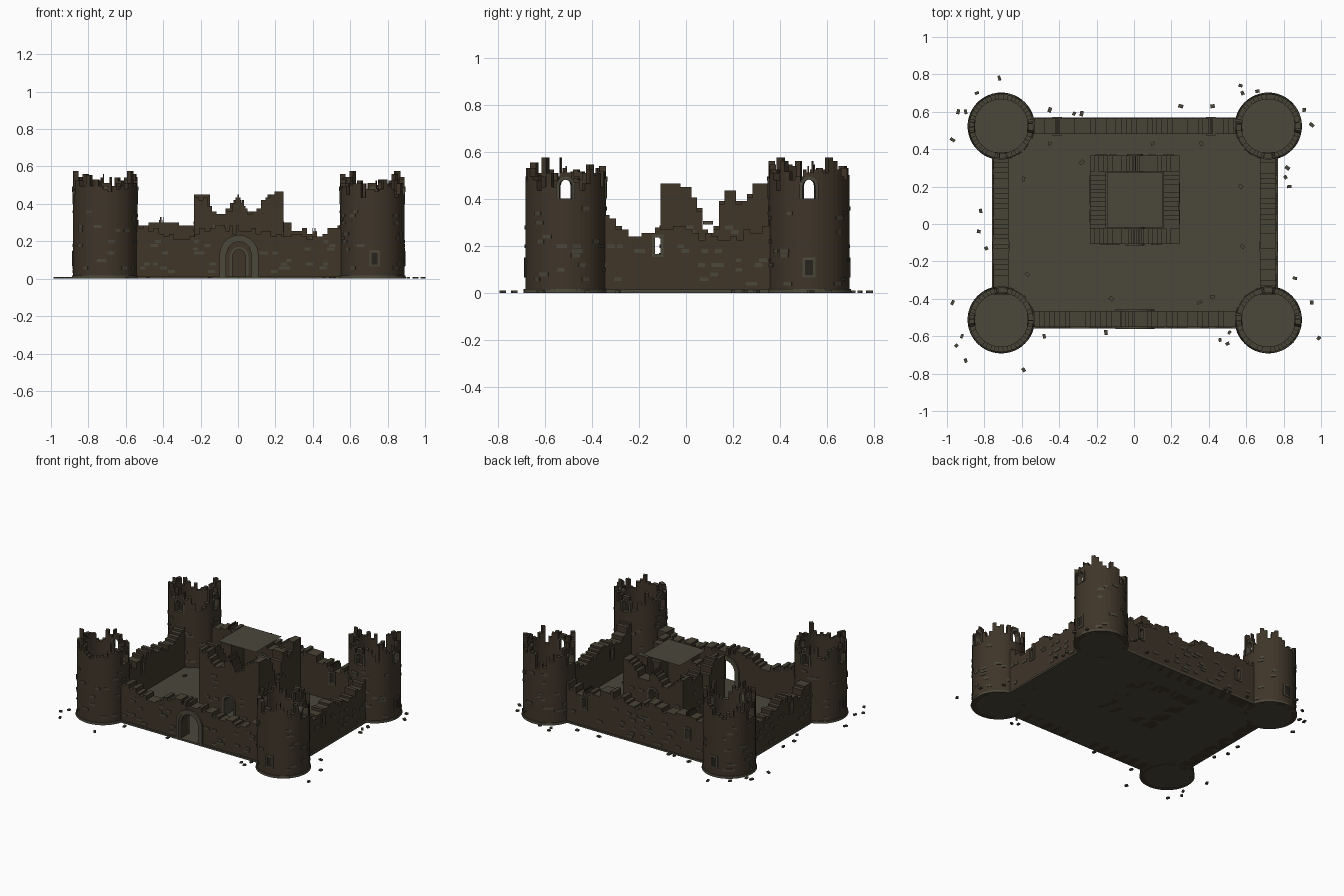
import bpy, bmesh, math, random
from mathutils import Vector

if "Cube" in bpy.data.objects:
    bpy.data.objects.remove(bpy.data.objects["Cube"])
random.seed(7)


def material(name, col):
    m = bpy.data.materials.new(name)
    m.diffuse_color = (*col, 1)
    m.use_nodes = True
    m.node_tree.nodes["Principled BSDF"].inputs["Base Color"].default_value = m.diffuse_color
    return m


BROWN = material("brown stone", (0.050, 0.036, 0.022))
TOP = material("worn wall top", (0.064, 0.056, 0.037))
GREY = material("grey stone", (0.070, 0.063, 0.043))
DARK = material("dark opening", (0.022, 0.018, 0.013))


def finish(bm, name, mats, tops=False):
    bmesh.ops.recalc_face_normals(bm, faces=bm.faces)
    bm.normal_update()
    if tops:
        for f in bm.faces:
            if f.normal.z > 0.7:
                f.material_index = 1
    me = bpy.data.meshes.new(name)
    bm.to_mesh(me)
    bm.free()
    for m in mats:
        me.materials.append(m)
    ob = bpy.data.objects.new(name, me)
    bpy.context.collection.objects.link(ob)
    return ob


def hexa(bm, pts, mi=0):
    v = [bm.verts.new(p) for p in pts]
    for q in ((0, 1, 2, 3), (4, 5, 6, 7), (0, 1, 5, 4), (1, 2, 6, 5), (2, 3, 7, 6), (3, 0, 4, 7)):
        bm.faces.new([v[i] for i in q]).material_index = mi


# Surface mappings: u runs along the wall, w points outwards, z is up
def straight(o, d, n):
    return lambda u, w, z: Vector((o[0] + d[0] * u + n[0] * w, o[1] + d[1] * u + n[1] * w, z))


def curved(c, r):
    return lambda u, w, z: Vector((c[0] + (r + w) * math.cos(u / r), c[1] + (r + w) * math.sin(u / r), z))


def block(bm, fn, u0, u1, w0, w1, b0, b1, t0, t1, mi=0):
    hexa(bm, [fn(u0, w0, b0), fn(u1, w0, b1), fn(u1, w1, b1), fn(u0, w1, b0),
              fn(u0, w0, t0), fn(u1, w0, t1), fn(u1, w1, t1), fn(u0, w1, t0)], mi)


def arch_z(h, u):
    c, hw, z0, zs, arched = h
    return zs + (math.sqrt(max(0, hw * hw - (u - c) ** 2)) if arched else 0)


# Ragged wall of upright columns, split around openings
def wall(name, fn, ua, ub, step, thick, top, holes=()):
    bm = bmesh.new()
    n = round((ub - ua) / step)
    edges = [ua + (ub - ua) * i / n for i in range(n + 1)]
    for c, hw, *_ in holes:
        edges = [e for e in edges if abs(e - c) > hw + 0.003]
        edges += [c - hw + 2 * hw * i / 8 for i in range(9)]
    edges.sort()
    for a, b in zip(edges, edges[1:]):
        m = (a + b) / 2
        t = top(m)
        h = next((h for h in holes if abs(m - h[0]) < h[1]), None)
        if h:
            if h[2] > 0.01:
                block(bm, fn, a, b, -thick, 0, 0, 0, h[2], h[2])
            za, zb = arch_z(h, a), arch_z(h, b)
            t = max(t, h[3] + h[1] + 0.03)
            block(bm, fn, a, b, -thick, 0, za, zb, t, t)
        else:
            block(bm, fn, a, b, -thick, 0, 0, 0, t, t)
    return finish(bm, name, [BROWN, TOP], True)


# Stone surround made of a strip of blocks
def frame(name, fn, h, band, w0, w1, mat=GREY, blind=False):
    c, hw, z0, zs, arched = h
    bm = bmesh.new()

    def outline(e):
        if not arched:
            return [(c - hw - e, z0 - e), (c - hw - e, zs + e), (c + hw + e, zs + e), (c + hw + e, z0 - e), (c - hw - e, z0 - e)]
        pts = [(c - hw - e, z0 + (zs - z0) * i / 3) for i in range(3)]
        pts += [(c - (hw + e) * math.cos(math.pi * i / 10), zs + (hw + e) * math.sin(math.pi * i / 10)) for i in range(11)]
        return pts + [(c + hw + e, z0 + (zs - z0) * i / 3) for i in (2, 1, 0)]
    I, O = outline(0), outline(band)
    for i in range(len(I) - 1):
        q = (I[i], I[i + 1], O[i + 1], O[i])
        hexa(bm, [fn(u, w0, z) for u, z in q] + [fn(u, w1, z) for u, z in q])
    if blind:
        block(bm, fn, c - hw, c + hw, -0.004, 0.003, z0, z0, zs, zs, 1)
    return finish(bm, name, [mat, DARK])


# Thin lighter stones showing on the faces
def stones(name, fn, ua, ub, zmax, count, holes=()):
    bm = bmesh.new()
    for _ in range(count):
        u, l = random.uniform(ua, ub), random.uniform(0.012, 0.023)
        z = 0.03 + 0.02 * random.randint(0, int((zmax - 0.03) / 0.02))
        if any(abs(u - h[0]) < h[1] + 0.06 for h in holes):
            continue
        block(bm, fn, u - l, u + l, -0.004, 0.004, z, z, z + 0.016, z + 0.016)
    return finish(bm, name, [GREY])


def profile(vals, ua, ub, noise):
    def f(u):
        t = min(max((u - ua) / (ub - ua), 0), 0.9999) * (len(vals) - 1)
        i = int(t)
        h = vals[i] + (vals[i + 1] - vals[i]) * (t - i) + random.uniform(-noise, noise)
        return round(h / 0.015) * 0.015
    return f


# Courtyard slab
bm = bmesh.new()
block(bm, straight((0, 0), (1, 0), (0, 1)), -0.76, 0.77, -0.56, 0.57, 0, 0, 0.013, 0.013)
finish(bm, "courtyard_slab", [GREY])

# Curtain walls
gate = (0.005, 0.068, 0.0, 0.13, True)
slit_f = []
slit_b = [(-0.41, 0.013, 0.14, 0.21, False), (0.41, 0.013, 0.14, 0.21, False)]
slit_s = [(-0.12, 0.012, 0.165, 0.235, False)]
F = straight((0, -0.55), (1, 0), (0, -1))
B = straight((0, 0.565), (1, 0), (0, 1))
L = straight((-0.75, 0), (0, 1), (-1, 0))
R = straight((0.76, 0), (0, 1), (1, 0))
curtain = (
    ("front_wall", F, 0.56, [.30, .28, .24, .22, .25, .28, .26, .27, .25, .23, .25, .21, .25, .28], [gate], 0.085),
    ("back_wall", B, 0.56, [.30, .29, .32, .27, .29, .31, .27, .26, .28, .31, .27, .25, .24, .28], slit_b, 0.085),
    ("left_wall", L, 0.38, [.33, .27, .23, .25, .27, .25, .23, .24, .28, .31], slit_s, 0.08),
    ("right_wall", R, 0.38, [.34, .30, .23, .25, .28, .26, .22, .23, .27, .32], slit_s, 0.085))
for name, fn, half, vals, holes, th in curtain:
    wall(name, fn, -half, half, 0.027, th, profile(vals, -half, half, 0.022), holes)
    stones(name + "_stones", fn, -half + 0.05, half - 0.05, 0.19, int(half * 75), holes)
    for h in holes:
        if not h[4]:
            frame(name + "_window_frame", fn, h, 0.013, -th - 0.006, 0.006)
frame("gate_inner_arch", F, gate, 0.016, -0.091, 0.006)
frame("gate_outer_arch", F, (0.005, 0.084, 0, 0.13, True), 0.02, -0.094, 0.011)

# Central keep
door = (0.005, 0.035, 0.0, 0.12, True)
kwin = (0.005, 0.028, 0.22, 0.28, True)
KF = straight((0, -0.108), (1, 0), (0, -1))
KB = straight((0, 0.367), (1, 0), (0, 1))
KL = straight((-0.235, 0), (0, 1), (-1, 0))
KR = straight((0.243, 0), (0, 1), (1, 0))
front_p = [.44, .43, .38, .33, .37, .45, .36, .35, .43, .47, .48]
back_p = [.44, .40, .38, .34, .38, .43, .37, .33, .41, .47, .48]
side_p = [.46, .48, .47, .44, .37, .25, .28, .44, .41, .37, .44, .46, .48]
for name, fn, a, b, vals, holes in (
        ("keep_front", KF, -0.235, 0.243, front_p, [door]),
        ("keep_back", KB, -0.235, 0.243, back_p, [kwin]),
        ("keep_left", KL, -0.023, 0.282, side_p[2:-2], []),
        ("keep_right", KR, -0.023, 0.282, side_p[2:-2], [])):
    wall(name, fn, a, b, 0.024, 0.085, profile(vals, a, b, 0.015), holes)
    stones(name + "_stones", fn, a + 0.03, b - 0.03, 0.3, 14, holes)
    for h in holes:
        frame(name + "_arch", fn, h, 0.015, -0.091, 0.007)

# Thin roof sheet over the keep
bm = bmesh.new()
bm.faces.new([bm.verts.new(p) for p in ((-0.145, -0.018, 0.482), (0.153, -0.018, 0.482), (0.153, 0.277, 0.482), (-0.145, 0.277, 0.482))])
finish(bm, "keep_roof", [GREY])

# Corner towers
RAD = 0.172
for tag, x, y, slits in (("front_left", -0.71, -0.512, [180]), ("front_right", 0.718, -0.512, [274]),
                         ("back_left", -0.71, 0.523, [90]), ("back_right", 0.718, 0.523, [0])):
    fn = curved((x, y), RAD)
    u = lambda deg: math.radians(deg) * RAD
    arches = [(u(d), 0.026, 0.40, 0.455, True) for d in (0, 180, 90 if y < 0 else 270)]
    group = [random.uniform(0.44, 0.53) for _ in range(14)]
    group.append(group[0])
    lo, hi = u(-45), u(315)
    base = profile(group, lo, hi, 0.04)
    top = lambda m: min(0.575, base(m) + random.choice((0, 0, 0, -0.03, 0.05)))
    wall(tag + "_tower", fn, lo, hi, 0.0245, 0.028, top, arches)
    for h in arches:
        frame(tag + "_tower_arch", fn, h, 0.013, -0.032, 0.006)
    used = [(u(d), 0.016, 0.075, 0.14, False) for d in slits]
    for h in used:
        frame(tag + "_tower_slit", fn, h, 0.011, -0.006, 0.006, blind=True)
    stones(tag + "_tower_stones", fn, lo, hi, 0.37, 55, used)
    # plinth under the tower
    bm = bmesh.new()
    bmesh.ops.create_cone(bm, cap_ends=True, segments=48, radius1=0.18, radius2=0.178, depth=0.016)
    bmesh.ops.translate(bm, verts=bm.verts, vec=(x, y, 0.008))
    finish(bm, tag + "_tower_base", [GREY])

# Fallen stones
outer = [(-.84, .70), (-.72, .78), (-.90, .60), (-.97, .45), (-.94, .60), (-.45, .61), (-.32, .59), (-.28, .59),
         (.25, .63), (.42, .63), (.57, .74), (.58, .70), (.66, .71), (.91, .61), (.95, .53), (.82, .30), (.83, .20),
         (.81, .25), (.86, -.29), (.95, -.42), (.988, -.61), (.84, -.63), (.64, -.66), (.46, -.62), (.50, -.64),
         (.51, -.58), (-.15, -.58), (-.48, -.60), (-.59, -.78), (-.90, -.73), (-.95, -.65), (-.92, -.60),
         (-.97, -.42), (-.82, .07), (-.83, -.04), (-.79, -.13)]
inner = [(-.45, .43), (-.59, .24), (-.28, .33), (.1, .43), (.36, .43), (.57, .2), (-.57, -.27),
         (-.12, -.4), (.35, -.42), (.58, -.12), (.42, -.39)]
bm = bmesh.new()
for pts, z in ((outer, 0), (inner, 0.013)):
    for x, y in pts:
        a = random.uniform(0, math.pi)
        d = (math.cos(a), math.sin(a))
        l, w = random.uniform(0.009, 0.014), random.uniform(0.007, 0.01)
        block(bm, straight((x, y), d, (-d[1], d[0])), -l, l, -w, w, z, z, z + 0.01, z + 0.01)
finish(bm, "fallen_stones", [GREY])
